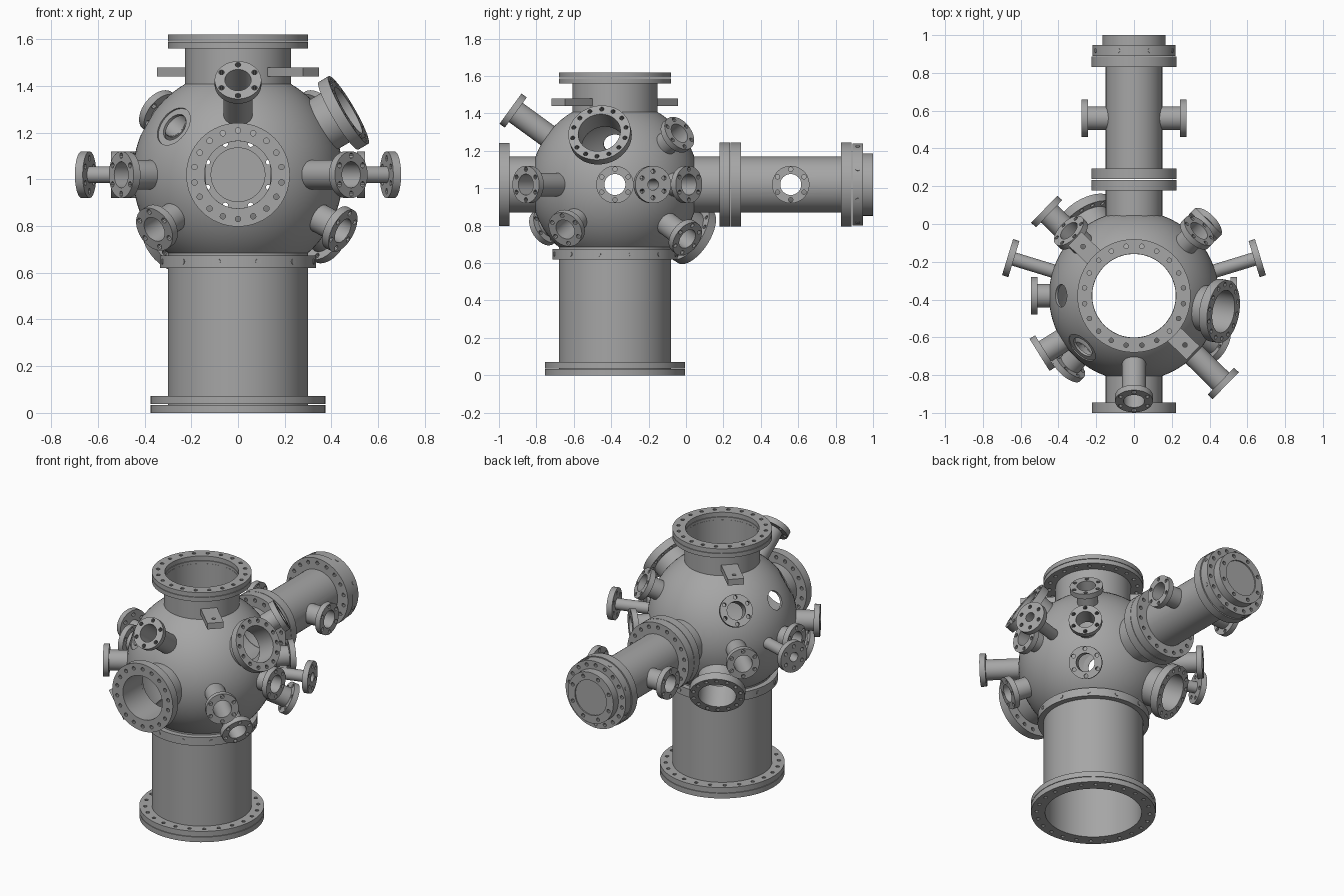
import bpy
import bmesh
from math import sin, cos, pi, radians, sqrt
from mathutils import Matrix, Vector

cube = bpy.data.objects.get("Cube")
if cube:
    bpy.data.objects.remove(cube, do_unlink=True)

steel = bpy.data.materials.new("brushed_steel_grey")
steel.use_nodes = True
GREY = (0.38, 0.38, 0.38, 1)
steel.diffuse_color = GREY
steel.node_tree.nodes["Principled BSDF"].inputs["Base Color"].default_value = GREY

CENTRE = Vector((0, -0.38, 1.02))
UP, DOWN = Vector((0, 0, 1)), Vector((0, 0, -1))
FRONT, BACK = Vector((0, -1, 0)), Vector((0, 1, 0))
SPHERE_R = 0.45


def direction(azimuth, elevation):
    a, e = radians(azimuth), radians(elevation)
    return Vector((cos(a) * cos(e), sin(a) * cos(e), sin(e)))


def frame(origin, axis):
    return Matrix.Translation(origin) @ axis.to_track_quat('Z', 'Y').to_matrix().to_4x4()


def finish(ob):
    """Apply modifiers, weld, fix normals and shade with sharp edges."""
    bpy.ops.object.select_all(action='DESELECT')
    ob.select_set(True)
    bpy.context.view_layer.objects.active = ob
    bpy.ops.object.convert(target='MESH')
    ob = bpy.context.view_layer.objects.active
    bm = bmesh.new()
    bm.from_mesh(ob.data)
    bmesh.ops.remove_doubles(bm, verts=bm.verts, dist=0.0001)
    bmesh.ops.recalc_face_normals(bm, faces=bm.faces)
    bm.to_mesh(ob.data)
    bm.free()
    ob.data.materials.clear()
    ob.data.materials.append(steel)
    bpy.ops.object.shade_smooth_by_angle(angle=radians(30))
    return ob


def ring(name, place, outer, bore, low, high, bolts=0, bolt_circle=0.0, bolt_r=0.012):
    """Extruded disc along the local z axis, with a bore and bolt holes."""
    curve = bpy.data.curves.new(name, 'CURVE')
    curve.dimensions = '2D'
    curve.fill_mode = 'BOTH'
    curve.extrude = (high - low) / 2

    def circle(x, y, r, n):
        spline = curve.splines.new('POLY')
        spline.points.add(n - 1)
        for i, p in enumerate(spline.points):
            t = 2 * pi * i / n
            p.co = (x + r * cos(t), y + r * sin(t), 0, 1)
        spline.use_cyclic_u = True

    circle(0, 0, outer, 64)
    if bore:
        circle(0, 0, bore, 64)
    for i in range(bolts):
        t = 2 * pi * (i + 0.5) / bolts
        circle(bolt_circle * cos(t), bolt_circle * sin(t), bolt_r, 10)
    ob = bpy.data.objects.new(name, curve)
    bpy.context.collection.objects.link(ob)
    ob.matrix_world = place @ Matrix.Translation((0, 0, (low + high) / 2))
    return finish(ob)


def mesh_object(name, bm):
    me = bpy.data.meshes.new(name)
    bm.to_mesh(me)
    bm.free()
    ob = bpy.data.objects.new(name, me)
    bpy.context.collection.objects.link(ob)
    return ob


def cut(ob, holes):
    """Drill cylinders given as (frame, radius, low, high)."""
    bm = bmesh.new()
    for place, r, low, high in holes:
        bmesh.ops.create_cone(bm, cap_ends=True, segments=48, radius1=r, radius2=r, depth=high - low,
                              matrix=place @ Matrix.Translation((0, 0, (low + high) / 2)))
    cutter = mesh_object("drill_helper", bm)
    cutter.hide_render = True
    mod = ob.modifiers.new("holes", 'BOOLEAN')
    mod.operation = 'DIFFERENCE'
    mod.solver = 'EXACT'
    mod.object = cutter
    ob = finish(ob)
    bpy.data.objects.remove(cutter, do_unlink=True)
    return ob


def port(name, place, face, tube_r, bore, flange_r, thick, bolts, start):
    """A neck with a bolted flange, ending at distance face."""
    ring(name + "_neck", place, tube_r, bore, start, face - thick / 2)
    ring(name + "_flange", place, flange_r, bore, face - thick, face, bolts,
         bore + (flange_r - bore) * 0.58)


def rim_screws(name, centre, axis, radius, count):
    """Small screw heads around the rim of a flange."""
    turn = frame(centre, axis)
    for i in range(count):
        t = 2 * pi * (i + 0.5) / count
        out = turn.to_3x3() @ Vector((cos(t), sin(t), 0))
        ring(name, frame(centre, out), 0.012, 0, radius - 0.01, radius + 0.003)


# Small and medium ports on the sphere: name, azimuth, elevation, face distance, size
PORTS = [
    ("slim_port_left", 17, 0, 0.70, "slim"), ("slim_port_right", 163, 0, 0.70, "slim"),
    ("side_port_left", 0, 0, 0.545, "small"), ("side_port_right", 180, 0, 0.545, "small"),
    ("front_port_left", -44.5, 0, 0.68, "small"), ("front_port_right", 212, 0, 0.59, "small"),
    ("upper_front_port", -90, 36, 0.69, "small"),
    ("lower_front_port_left", -30.6, -24.7, 0.575, "small"),
    ("lower_front_port_right", 227, -24, 0.575, "small"),
    ("upper_back_port_left", 45, 29.4, 0.56, "small"), ("upper_back_port_right", 135, 29.4, 0.56, "small"),
    ("back_port_left", 45, 0, 0.56, "small"), ("back_port_right", 136, 0, 0.66, "small"),
    ("lower_back_port_left", 45, -28, 0.62, "small"),
    ("viewing_port_left", -10, 30, 0.555, "large"), ("viewing_port_back", 121.5, -29, 0.575, "large"),
]
# Size: tube radius, bore, flange radius, thickness, bolts
SIZES = {"slim": (0.036, 0.03, 0.1, 0.035, 6),
         "small": (0.063, 0.056, 0.1, 0.035, 6),
         "large": (0.122, 0.114, 0.168, 0.05, 14)}

holes = [(frame(CENTRE, UP), 0.221, 0.3, 0.6), (frame(CENTRE, DOWN), 0.292, 0.3, 0.6),
         (frame(CENTRE, FRONT), 0.144, 0.3, 0.6), (frame(CENTRE, BACK), 0.144, 0.3, 0.6),
         (frame(CENTRE, direction(180, 30)), 0.06, 0.32, 0.6)]
for name, az, el, face, size in PORTS:
    tube_r, bore, flange_r, thick, bolts = SIZES[size]
    place = frame(CENTRE, direction(az, el))
    port(name, place, face, tube_r, bore, flange_r, thick, bolts, sqrt(0.44 ** 2 - tube_r ** 2))
    holes.append((place, bore + 0.001, 0.32, 0.6))

# Open hole with a sunken seat, without a neck
seat = frame(CENTRE, direction(225, 28))
holes.append((seat, 0.09, 0.34, 0.6))
ring("sunken_seat", seat, 0.093, 0.062, 0.420, 0.434)

# Spherical vessel shell
bm = bmesh.new()
bmesh.ops.create_uvsphere(bm, u_segments=72, v_segments=36, radius=SPHERE_R)
vessel = mesh_object("spherical_vessel", bm)
vessel.matrix_world = Matrix.Translation(CENTRE)
wall = vessel.modifiers.new("wall", 'SOLIDIFY')
wall.thickness = 0.015
wall.offset = -1
cut(vessel, holes)

# Pedestal column
floor = Matrix.Translation((0, CENTRE.y, 0))
ring("pedestal_tube", floor, 0.30, 0.29, 0.02, 0.69)
ring("base_flange_lower", floor, 0.375, 0.29, 0, 0.034, 24, 0.34)
ring("base_flange_upper", floor, 0.375, 0.29, 0.037, 0.072, 24, 0.34)
ring("collar_flange", floor, 0.335, 0.29, 0.62, 0.675)
rim_screws("collar_screw", Vector((0, CENTRE.y, 0.648)), UP, 0.335, 12)

# Top opening
ring("top_tube", floor, 0.227, 0.221, 1.40, 1.57)
ring("top_flange_lower", floor, 0.30, 0.222, 1.56, 1.588, 20, 0.265)
ring("top_flange_upper", floor, 0.30, 0.222, 1.591, 1.62, 20, 0.265)

# Lifting brackets beside the top tube
for az in (-44, 136):
    bm = bmesh.new()
    bmesh.ops.create_cube(bm, size=1, matrix=Matrix.Diagonal((0.21, 0.1, 0.04, 1)))
    bracket = mesh_object("lifting_bracket", bm)
    turn = Matrix.Rotation(radians(az), 4, 'Z')
    bracket.matrix_world = floor @ turn @ Matrix.Translation((0.33, 0, 1.46))
    cut(bracket, [(floor @ turn @ Matrix.Translation((0.375, 0, 0)), 0.012, 1.4, 1.5)])

# Wide front port
port("front_window", frame(CENTRE, FRONT), 0.62, 0.15, 0.144, 0.222, 0.055, 18, 0.41)

# Long rear arm, measured along +y
arm = frame(Vector((0, 0, CENTRE.z)), BACK)
ring("arm_neck", arm, 0.15, 0.144, 0.035, 0.2)
ring("arm_flange_inner", arm, 0.225, 0.144, 0.178, 0.234, 18, 0.195)
ring("arm_flange_outer", arm, 0.225, 0.144, 0.237, 0.294, 18, 0.195)
tube = ring("arm_tube", arm, 0.15, 0.144, 0.28, 0.84)
ring("end_flange_inner", arm, 0.225, 0.144, 0.83, 0.886, 18, 0.195)
ring("end_flange_outer", arm, 0.22, 0.144, 0.889, 0.947, 18, 0.195)
ring("end_cap_ring", arm, 0.167, 0.115, 0.945, 1.0, 8, 0.142)
ring("end_cap_disc", arm, 0.118, 0, 0.955, 0.992)
rim_screws("end_screw", Vector((0, 0.918, CENTRE.z)), BACK @ Matrix.Identity(3), 0.22, 8)

# Side ports on the arm
side_frames = [frame(Vector((0, 0.56, CENTRE.z)), Vector((s, 0, 0))) for s in (-1, 1)]
cut(tube, [(f, 0.057, 0.1, 0.2) for f in side_frames])
for f, side in zip(side_frames, ("right", "left")):
    port("arm_port_" + side, f, 0.278, 0.063, 0.056, 0.1, 0.035, 6, 0.136)
